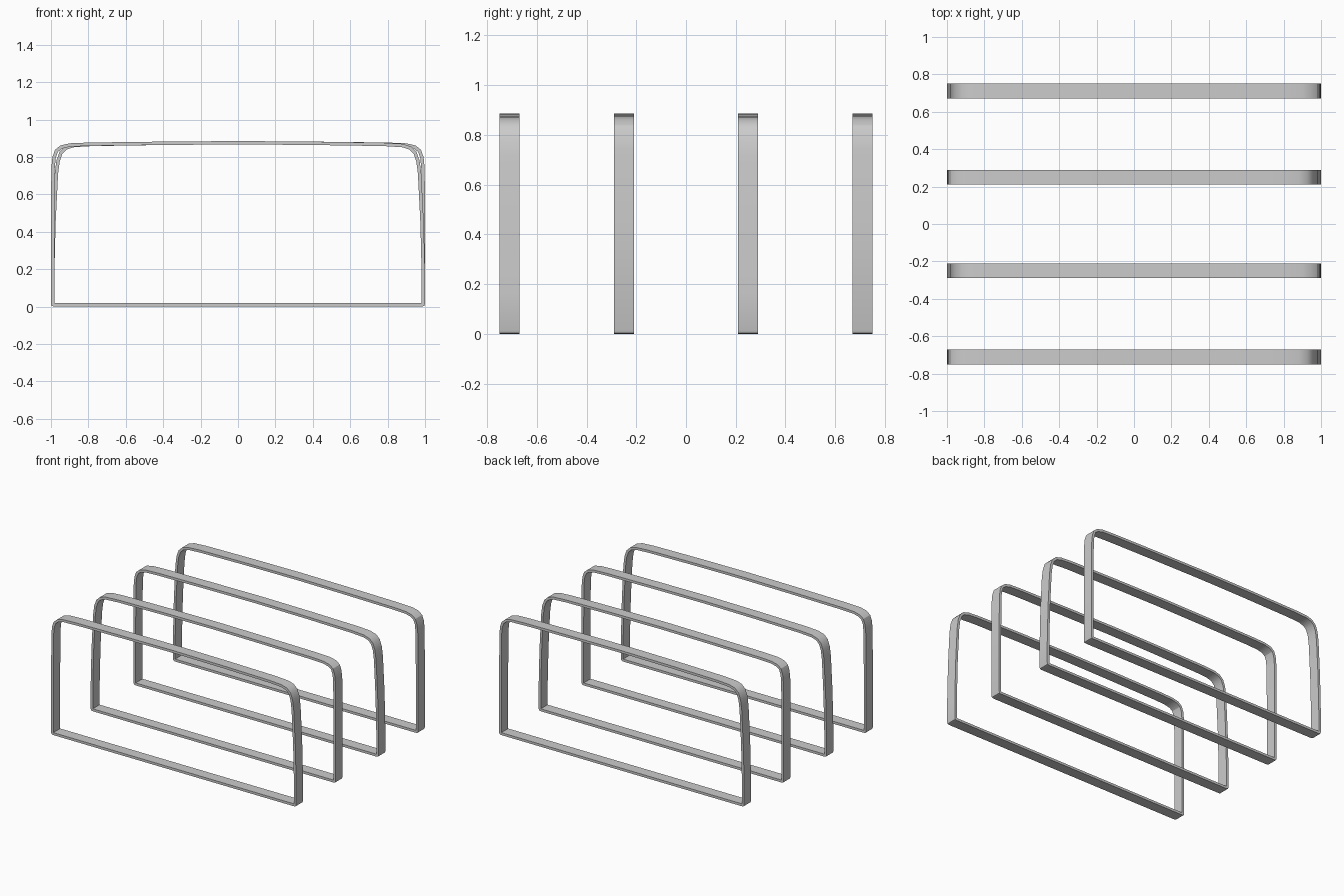
import bpy, bmesh
from mathutils import Vector

if "Cube" in bpy.data.objects:
    bpy.data.objects.remove(bpy.data.objects["Cube"])

# Right-hand half profiles, bottom to top (x, z)
FOOT = [(0.985, 0.0), (0.996, 0.004), (1.0, 0.015)]
UPRIGHT = FOOT + [(1.0, 0.45), (0.998, 0.74), (0.992, 0.80), (0.978, 0.838),
                  (0.95, 0.861), (0.90, 0.873), (0.80, 0.877), (0.40, 0.882)]
LEANING = FOOT + [(1.0, 0.17), (0.993, 0.45), (0.980, 0.71), (0.971, 0.78),
                  (0.954, 0.828), (0.925, 0.856), (0.88, 0.870), (0.78, 0.876), (0.40, 0.882)]
THICK, DEPTH = 0.018, 0.08


def inset(points, d):
    """Offset a counter-clockwise loop inwards."""
    result = []
    for i, p in enumerate(points):
        a = (p - points[i - 1]).normalized()
        b = (points[(i + 1) % len(points)] - p).normalized()
        na, nb = Vector((-a.y, a.x)), Vector((-b.y, b.x))
        result.append(p + (na + nb) * d / (1 + na.dot(nb)))
    return result


def hoop(name, y, left, right):
    outer = [Vector(p) for p in right] + [Vector((0, 0.885))]
    outer += [Vector((-x, z)) for x, z in reversed(left)]
    inner = inset(outer, THICK)
    # Keep the tight foot corners clean and square on the inside
    for i, p in enumerate(inner):
        if outer[i].y < 0.02:
            inner[i] = Vector(((1 - THICK) * (1 if p.x > 0 else -1), THICK))
    bm = bmesh.new()
    rings = []
    for loop, dy in ((outer, -1), (outer, 1), (inner, 1), (inner, -1)):
        rings.append([bm.verts.new((p.x, y + dy * DEPTH / 2, p.y)) for p in loop])
    n = len(outer)
    for k in range(4):
        a, b = rings[k], rings[(k + 1) % 4]
        for i in range(n):
            j = (i + 1) % n
            bm.faces.new((a[i], a[j], b[j], b[i]))
    bmesh.ops.remove_doubles(bm, verts=bm.verts, dist=0.0005)
    bmesh.ops.recalc_face_normals(bm, faces=bm.faces)
    mesh = bpy.data.meshes.new(name)
    bm.to_mesh(mesh)
    bm.free()
    obj = bpy.data.objects.new(name, mesh)
    bpy.context.collection.objects.link(obj)
    bpy.context.view_layer.objects.active = obj
    obj.select_set(True)
    bpy.ops.object.shade_smooth_by_angle(angle=0.5)
    obj.select_set(False)


# Four separate hoops along the depth
hoop("front_hoop", -0.71, UPRIGHT, LEANING)
hoop("front_middle_hoop", -0.25, LEANING, UPRIGHT)
hoop("back_middle_hoop", 0.25, UPRIGHT, LEANING)
hoop("back_hoop", 0.71, LEANING, UPRIGHT)
